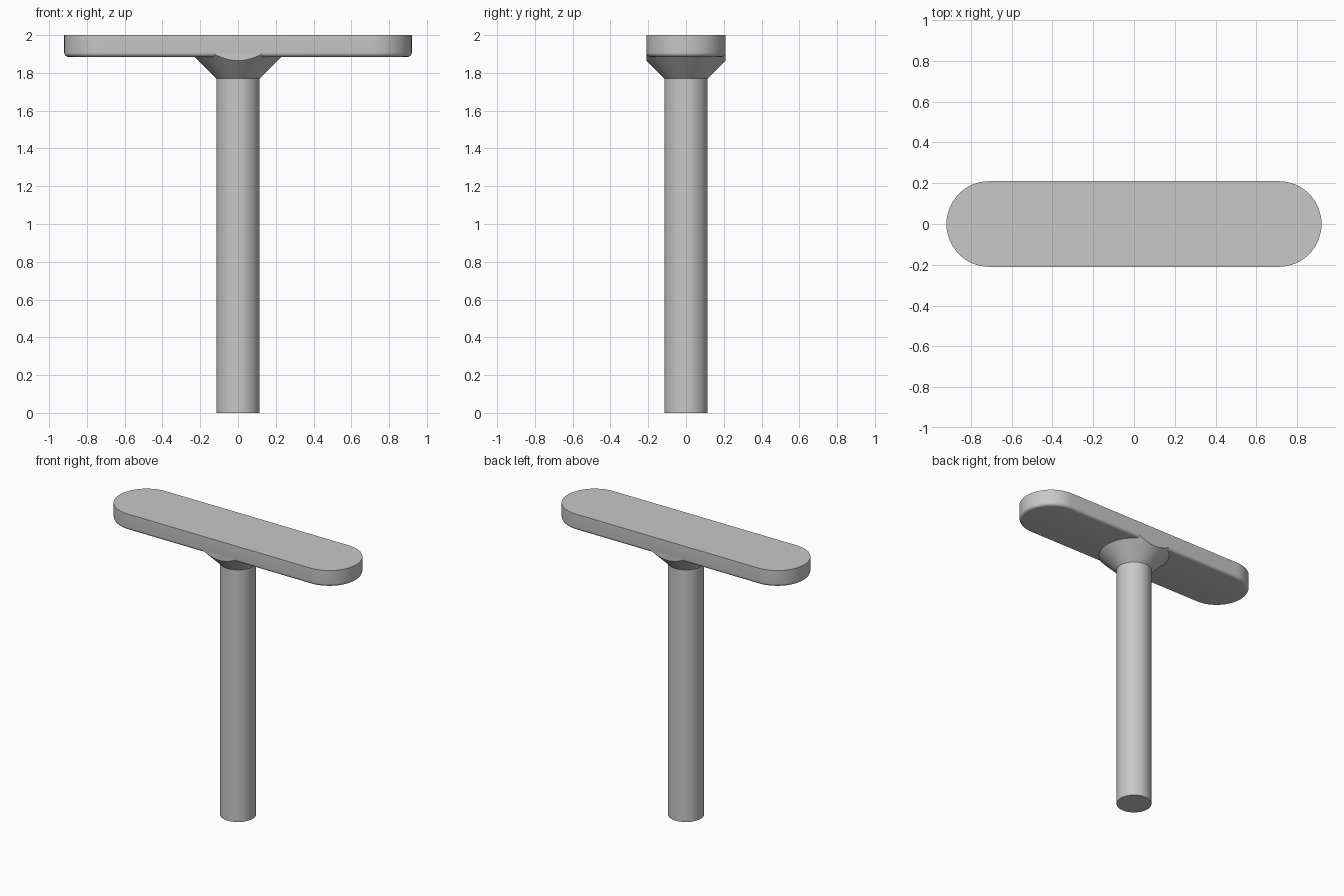
import bpy, bmesh, math
from mathutils import Vector

cube = bpy.data.objects.get("Cube")
if cube:
    bpy.data.objects.remove(cube, do_unlink=True)

grey = bpy.data.materials.new("plain grey")
grey.use_nodes = True
colour = (0.58, 0.58, 0.58, 1)
grey.diffuse_color = colour
grey.node_tree.nodes["Principled BSDF"].inputs["Base Color"].default_value = colour

STEM_R, STEM_TOP = 0.115, 1.77
BAR_R, BAR_HALF, BAR_BOTTOM, BAR_TOP = 0.21, 0.92, 1.885, 2.0
FILLET = 0.022


def finish(name, bm):
    """Turn a bmesh into a shaded, coloured object."""
    bmesh.ops.recalc_face_normals(bm, faces=bm.faces)
    mesh = bpy.data.meshes.new(name)
    bm.to_mesh(mesh)
    bm.free()
    mesh.materials.append(grey)
    obj = bpy.data.objects.new(name, mesh)
    bpy.context.collection.objects.link(obj)
    bpy.ops.object.select_all(action='DESELECT')
    obj.select_set(True)
    bpy.context.view_layer.objects.active = obj
    bpy.ops.object.shade_smooth_by_angle(angle=math.radians(30))
    return obj


def loft(bm, rings):
    """Skin closed rings of points and cap both ends."""
    loops = [[bm.verts.new(p) for p in ring] for ring in rings]
    for a, b in zip(loops, loops[1:]):
        for i in range(len(a)):
            j = (i + 1) % len(a)
            bm.faces.new((a[i], a[j], b[j], b[i]))
    bm.faces.new(loops[0])
    bm.faces.new(loops[-1])


def stadium(radius, z, half_straight, steps=32):
    """Outline with two half-round ends along x."""
    pts = []
    for side, start in ((1, -math.pi / 2), (-1, math.pi / 2)):
        for i in range(steps + 1):
            a = start + math.pi * i / steps
            pts.append((side * half_straight + radius * math.cos(a),
                        radius * math.sin(a), z))
    return pts


def circle(radius, z, steps=96):
    return [(radius * math.cos(math.tau * i / steps),
             radius * math.sin(math.tau * i / steps), z) for i in range(steps)]


# Round stem
bm = bmesh.new()
loft(bm, [circle(STEM_R, 0), circle(STEM_R, STEM_TOP)])
finish("stem", bm)

# Flared collar, trimmed flush with the sides of the bar
bm = bmesh.new()
flare_top = BAR_BOTTOM + FILLET
loft(bm, [circle(STEM_R, STEM_TOP), circle(STEM_R + flare_top - STEM_TOP, flare_top)])
for side in (-1, 1):
    cut = bmesh.ops.bisect_plane(
        bm, geom=bm.verts[:] + bm.edges[:] + bm.faces[:],
        plane_co=Vector((0, side * (BAR_R - 0.0003), 0)),
        plane_no=Vector((0, side, 0)), clear_outer=True)
    edges = [e for e in cut["geom_cut"] if isinstance(e, bmesh.types.BMEdge)]
    bmesh.ops.holes_fill(bm, edges=[e for e in bm.edges if e.is_boundary], sides=0)
finish("flared_collar", bm)

# Round-ended bar with a softened lower edge
bm = bmesh.new()
straight = BAR_HALF - BAR_R
rings = []
for i in range(7):
    a = math.pi / 2 * i / 6
    rings.append(stadium(BAR_R - FILLET * (1 - math.sin(a)),
                         BAR_BOTTOM + FILLET * (1 - math.cos(a)), straight))
rings.append(stadium(BAR_R, BAR_TOP, straight))
loft(bm, rings)
finish("top_bar", bm)
